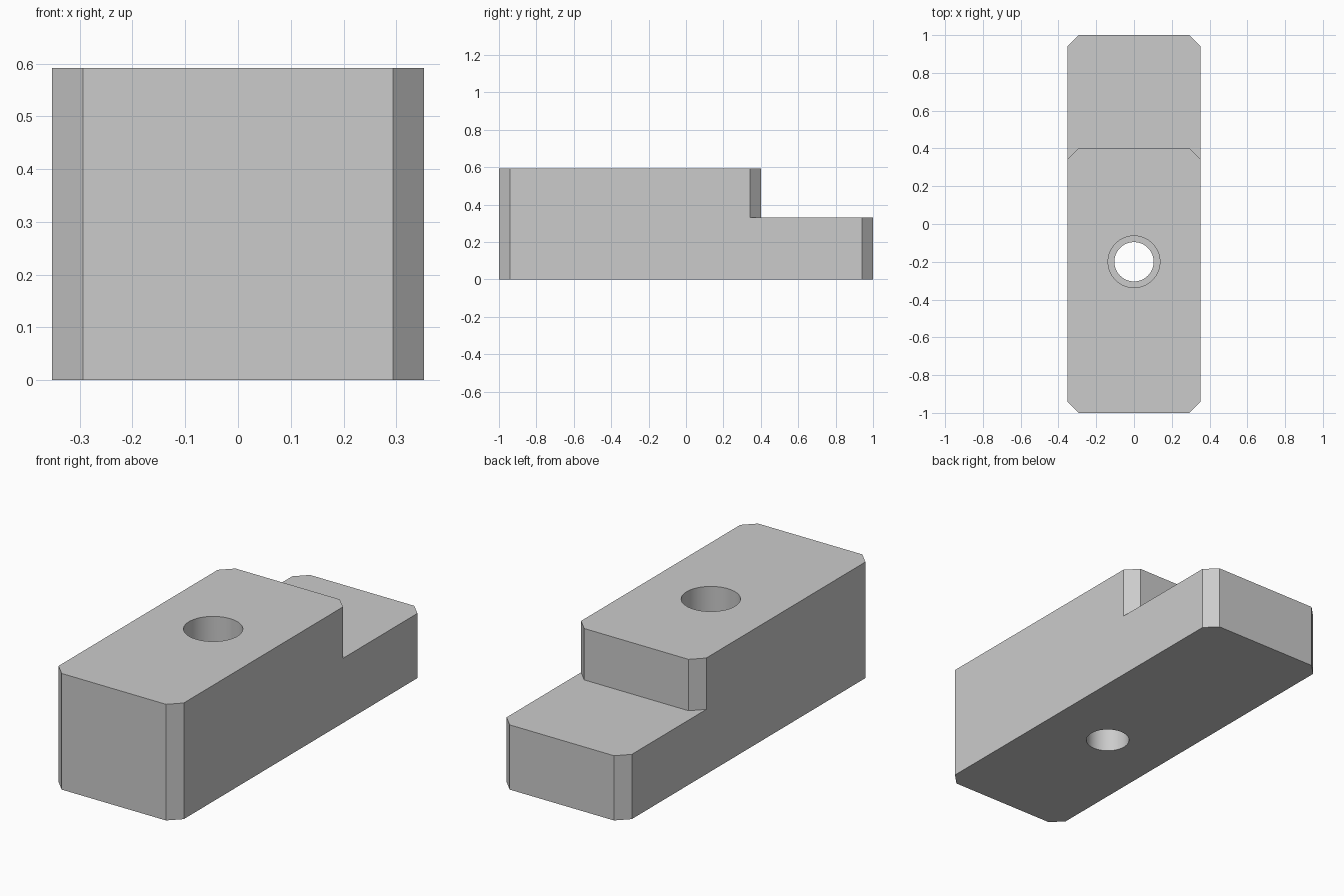
import bpy, bmesh, math

cube = bpy.data.objects.get("Cube")
if cube:
    bpy.data.objects.remove(cube, do_unlink=True)

HALF_W, CHAMFER = 0.353, 0.059
HEIGHT, STEP_Z, STEP_Y = 0.592, 0.33, 0.4
HOLE_Y, BORE_R, COUNTERBORE_R = -0.2, 0.104, 0.137

grey = bpy.data.materials.new("plain grey")
grey.use_nodes = True
colour = (0.6, 0.6, 0.6, 1)
grey.diffuse_color = colour
grey.node_tree.nodes["Principled BSDF"].inputs["Base Color"].default_value = colour


def prism(name, outline, z0, z1):
    """Extrude a flat outline upwards from z0 to z1."""
    bm = bmesh.new()
    face = bm.faces.new([bm.verts.new((x, y, z0)) for x, y in outline])
    top = bmesh.ops.extrude_face_region(bm, geom=[face])["geom"]
    bmesh.ops.translate(bm, vec=(0, 0, z1 - z0),
                        verts=[v for v in top if isinstance(v, bmesh.types.BMVert)])
    bmesh.ops.recalc_face_normals(bm, faces=bm.faces)
    mesh = bpy.data.meshes.new(name)
    bm.to_mesh(mesh)
    bm.free()
    mesh.materials.append(grey)
    obj = bpy.data.objects.new(name, mesh)
    bpy.context.collection.objects.link(obj)
    return obj


def circle(radius, sides=64):
    angles = [math.tau * i / sides for i in range(sides)]
    return [(radius * math.cos(a), HOLE_Y + radius * math.sin(a)) for a in angles]


def cut(target, cutter):
    """Subtract the cutter from the target, then discard it."""
    cutter.hide_render = True
    mod = target.modifiers.new("cut", 'BOOLEAN')
    mod.operation, mod.solver, mod.object = 'DIFFERENCE', 'EXACT', cutter
    bpy.context.view_layer.objects.active = target
    bpy.ops.object.modifier_apply(modifier=mod.name)
    bpy.data.objects.remove(cutter, do_unlink=True)


# Long block with chamfered upright corners
right = [(HALF_W - CHAMFER, -1), (HALF_W, CHAMFER - 1),
         (HALF_W, 1 - CHAMFER), (HALF_W - CHAMFER, 1)]
block = prism("stepped_block", right + [(-x, y) for x, y in reversed(right)], 0, HEIGHT)

# Low rear step; its wall repeats the corner chamfers
overhang = 0.1
wall = [(HALF_W - CHAMFER, STEP_Y),
        (HALF_W + overhang, STEP_Y - CHAMFER - overhang),
        (HALF_W + overhang, 1 + overhang)]
cut(block, prism("step_cutter", wall + [(-x, y) for x, y in reversed(wall)], STEP_Z, 1))

# Through hole with a wider counterbore from the top
cut(block, prism("bore_cutter", circle(BORE_R), -1, 1))
cut(block, prism("counterbore_cutter", circle(COUNTERBORE_R), STEP_Z, 1))

# Smooth hole walls, crisp block edges
bpy.ops.object.select_all(action='DESELECT')
block.select_set(True)
bpy.context.view_layer.objects.active = block
bpy.ops.object.shade_smooth_by_angle(angle=math.radians(30))
